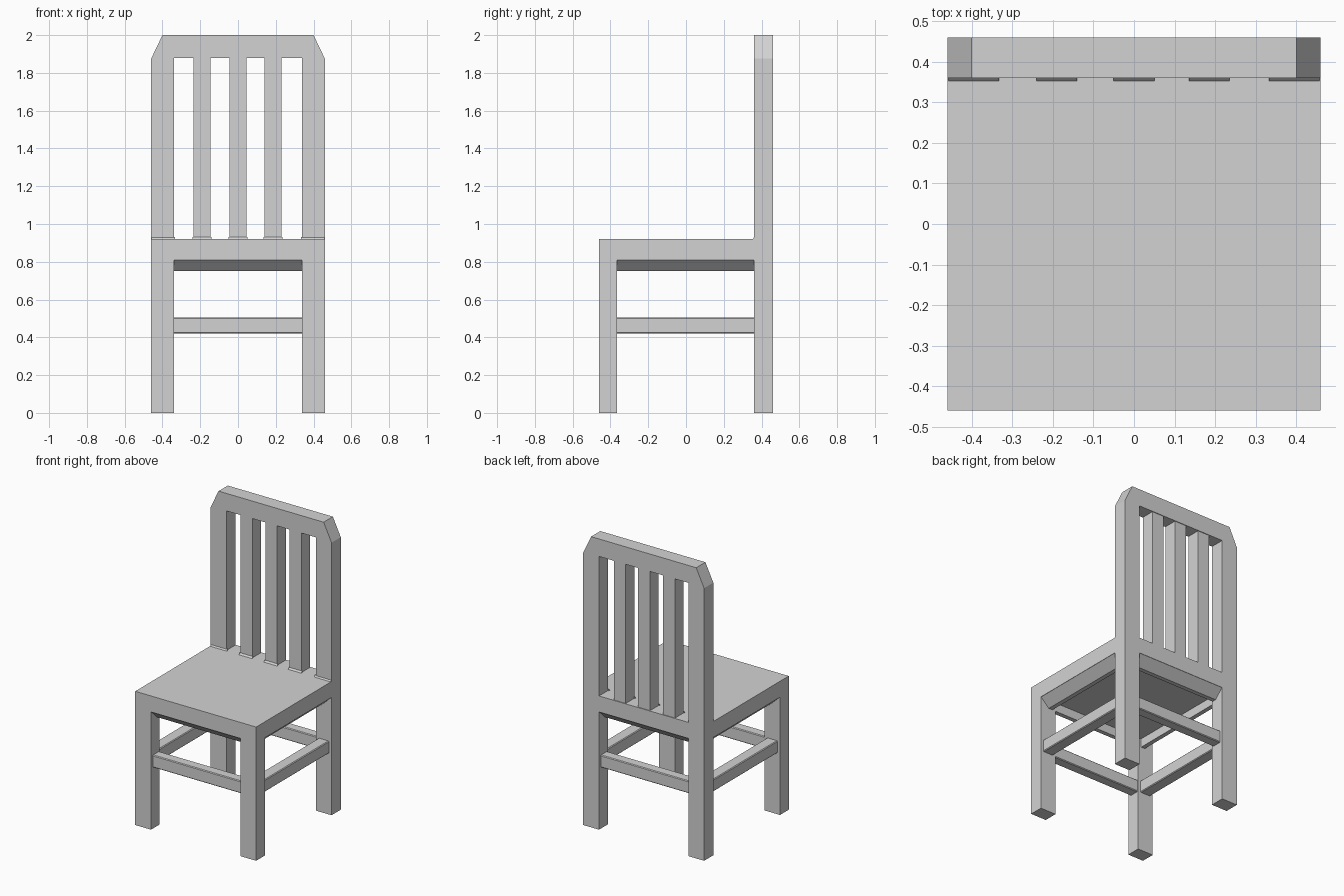
import bpy
import bmesh
from mathutils import Matrix, Vector

cube = bpy.data.objects.get("Cube")
if cube:
    bpy.data.objects.remove(cube, do_unlink=True)

grey = bpy.data.materials.new("light grey")
grey.use_nodes = True
colour = (0.65, 0.65, 0.65, 1)
grey.diffuse_color = colour
grey.node_tree.nodes["Principled BSDF"].inputs["Base Color"].default_value = colour

HALF = 0.46        # half width and depth of the chair
LEG_IN = 0.34      # inner face of the legs
BACK = 0.36        # front face of the back frame
SEAT_LOW, SEAT_TOP = 0.81, 0.92


def finish(name, bm, bevel=0):
    bmesh.ops.recalc_face_normals(bm, faces=bm.faces)
    mesh = bpy.data.meshes.new(name)
    bm.to_mesh(mesh)
    bm.free()
    mesh.materials.append(grey)
    obj = bpy.data.objects.new(name, mesh)
    bpy.context.collection.objects.link(obj)
    if bevel:
        mod = obj.modifiers.new("soft edges", "BEVEL")
        mod.width = bevel
        mod.segments = 1
    return obj


def box(name, low, high, bevel=0):
    low, high = Vector(low), Vector(high)
    bm = bmesh.new()
    size = Matrix.Diagonal(high - low).to_4x4()
    bmesh.ops.create_cube(bm, size=1, matrix=Matrix.Translation((low + high) / 2) @ size)
    return finish(name, bm, bevel)


# Back frame: both rear legs, the seat edge and the clipped top rail in one outline
half_outline = [(LEG_IN, SEAT_TOP), (LEG_IN, 1.88)]
outer = [(HALF, 0), (HALF, 1.875), (0.4, 2.0)]
bm = bmesh.new()


def panel(points):
    return bm.faces.new([bm.verts.new((x, BACK, z)) for x, z in points])


for s in (-1, 1):
    panel([(s * x, z) for x, z in [(LEG_IN, 0), outer[0], outer[1], half_outline[1]]])
    panel([(s * x, z) for x, z in [half_outline[1], outer[1], outer[2]]])
panel([(-LEG_IN, 1.88), (LEG_IN, 1.88), (0.4, 2.0), (-0.4, 2.0)])
bmesh.ops.remove_doubles(bm, verts=bm.verts, dist=0.0001)
bmesh.ops.recalc_face_normals(bm, faces=bm.faces)
front = list(bm.faces)
extruded = bmesh.ops.extrude_face_region(bm, geom=front, use_keep_orig=True)
moved = [v for v in extruded["geom"] if isinstance(v, bmesh.types.BMVert)]
bmesh.ops.translate(bm, verts=moved, vec=(0, HALF - BACK, 0))
finish("back_frame", bm)

# Seat slab, continuing between the rear legs
box("seat", (-HALF, -HALF, SEAT_LOW), (HALF, BACK, SEAT_TOP))
box("seat_rear_edge", (-LEG_IN, BACK, SEAT_LOW), (LEG_IN, HALF, SEAT_TOP))

# Apron under the seat: slanted outer sides, hollow in the middle
bm = bmesh.new()
rings = []
for inset, z in ((0.002, SEAT_LOW), (0.065, 0.75), (0.095, 0.75), (0.095, SEAT_LOW)):
    r = HALF - inset
    rings.append([bm.verts.new((sx * r, sy * r, z))
                  for sx, sy in ((-1, -1), (1, -1), (1, 1), (-1, 1))])
for a, b in zip(rings, rings[1:]):
    for i in range(4):
        j = (i + 1) % 4
        bm.faces.new((a[i], a[j], b[j], b[i]))
finish("apron", bm)

# Front legs and the side and cross stretchers
for s, side in ((-1, "right"), (1, "left")):
    xs = sorted((s * LEG_IN, s * HALF))
    box("front_leg_" + side, (xs[0], -HALF, 0), (xs[1], -0.365, SEAT_LOW))
    xs = sorted((s * 0.36, s * 0.44))
    box("side_stretcher_" + side, (xs[0], -0.37, 0.42), (xs[1], 0.365, 0.505), 0.005)
for s, side in ((-1, "front"), (1, "rear")):
    ys = sorted((s * 0.37, s * 0.44))
    box(side + "_stretcher", (-0.345, ys[0], 0.42), (0.345, ys[1], 0.505), 0.005)

# Back slats
for i, x in enumerate((-0.19, 0, 0.185)):
    box(f"back_slat_{i + 1}", (x - 0.045, BACK + 0.002, SEAT_TOP),
        (x + 0.045, HALF - 0.005, 1.88))

# Small sloped fillets where the uprights meet the seat
for i, (x, w) in enumerate(((-0.395, 0.062), (-0.19, 0.05), (0, 0.05), (0.185, 0.05), (0.395, 0.062))):
    bm = bmesh.new()
    ends = [[bm.verts.new((x + e * w, y, z)) for y, z in
             ((BACK - 0.008, SEAT_TOP), (BACK + 0.003, SEAT_TOP), (BACK + 0.003, SEAT_TOP + 0.012))]
            for e in (-1, 1)]
    for e in ends:
        bm.faces.new(e)
    for k in range(3):
        n = (k + 1) % 3
        bm.faces.new((ends[0][k], ends[0][n], ends[1][n], ends[1][k]))
    finish(f"upright_fillet_{i + 1}", bm)
